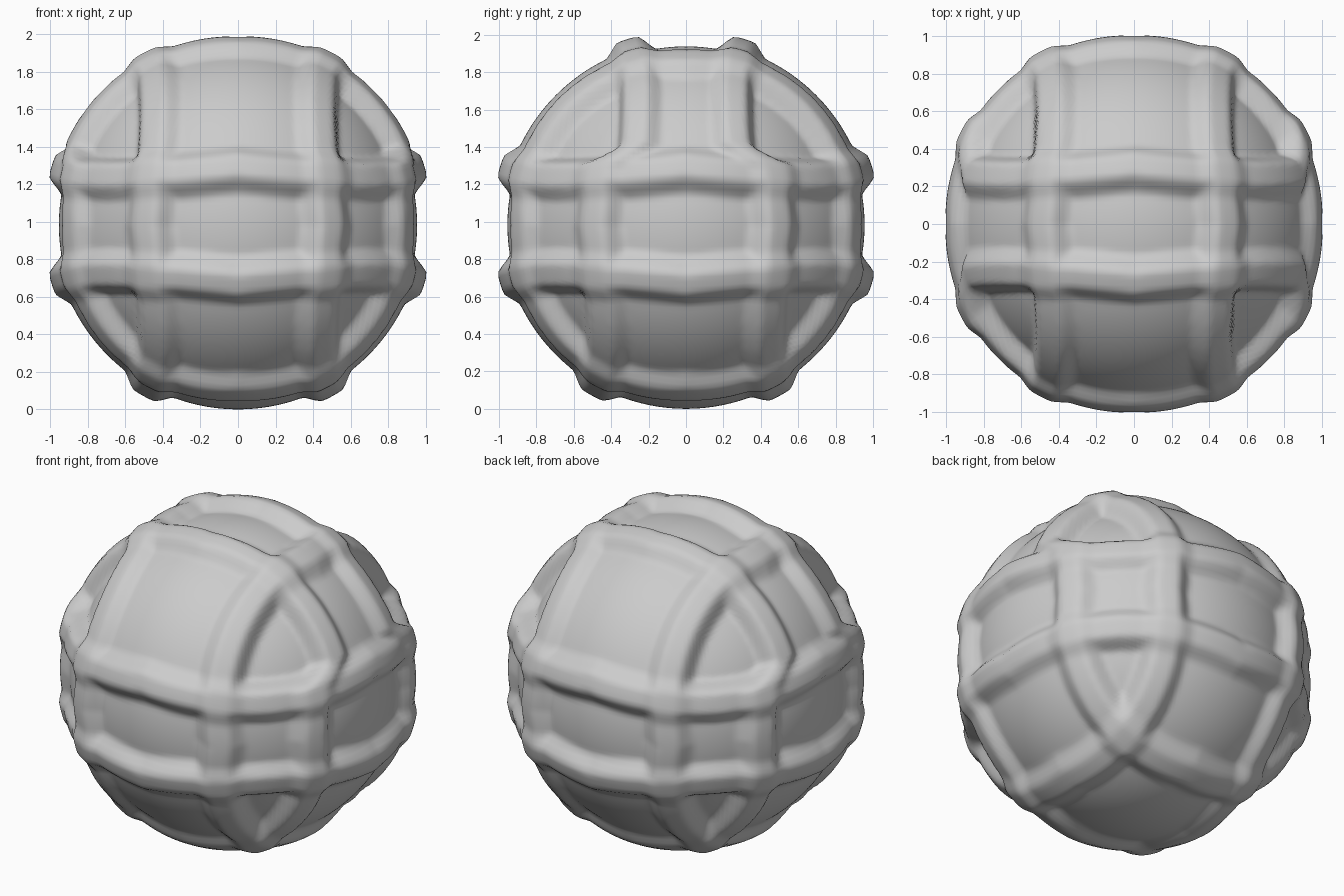
import bpy, bmesh, math
from mathutils import Vector

old = bpy.data.objects.get("Cube")
if old:
    bpy.data.objects.remove(old, do_unlink=True)


def ramp(value, low, high):
    return min(1, max(0, (value - low) / (high - low)))


def rib(distance, centre):
    """Flat-topped raised rib on both sides of the middle plane."""
    offset = abs(abs(distance) - centre)
    return 1 - ramp(offset, 0.055, 0.125)


def inside(distance, centre):
    """One within a strap, zero outside its rib."""
    return 1 - ramp(abs(distance), centre, centre + 0.11)


def pinch(a, b):
    """Straps narrow slightly between their crossings."""
    return 0.05 * 2 * abs(a * b) / (a * a + b * b + 1e-6)


def radius(d):
    # The cross strap is narrower over the top than at the sides and bottom
    cross = 0.485 - 0.18 * ramp(d.z, 0.3, 0.42)
    straps = ((d.x, 0.485 - pinch(d.y, d.z)),
              (d.z, 0.305 - pinch(d.x, d.y)),
              (d.y, cross - pinch(d.x, d.z)))
    ribs = sorted((rib(*s) for s in straps), reverse=True)
    cover = sorted((inside(*s) for s in straps), reverse=True)
    # Corner fields, raised straps, sunken panels where straps cross
    corner = 0.965 if d.z < 0 else 0.945
    base = corner + (0.983 - corner) * cover[0]
    if d.z > -0.7:
        base -= 0.028 * cover[1]
    return base + (1.042 - base) * ribs[0] + 0.03 * ribs[1]


# Round ball with ribbed straps, shaped from an evenly divided cube
bm = bmesh.new()
bmesh.ops.create_cube(bm, size=2)
bmesh.ops.subdivide_edges(bm, edges=bm.edges[:], cuts=63, use_grid_fill=True)
for v in bm.verts:
    d = Vector([math.tan(c * math.pi / 4) for c in v.co]).normalized()
    v.co = d * radius(d)
bmesh.ops.smooth_vert(bm, verts=bm.verts[:], factor=0.5,
                      use_axis_x=True, use_axis_y=True, use_axis_z=True)
for f in bm.faces:
    f.smooth = True
bmesh.ops.translate(bm, verts=bm.verts[:], vec=(0, 0, -min(v.co.z for v in bm.verts)))

mesh = bpy.data.meshes.new("ribbed_ball")
bm.to_mesh(mesh)
bm.free()
ball = bpy.data.objects.new("ribbed_ball", mesh)
bpy.context.scene.collection.objects.link(ball)

# Single grey finish
grey = bpy.data.materials.new("grey")
grey.use_nodes = True
colour = (0.6, 0.6, 0.6, 1)
grey.diffuse_color = colour
grey.node_tree.nodes["Principled BSDF"].inputs["Base Color"].default_value = colour
mesh.materials.append(grey)
